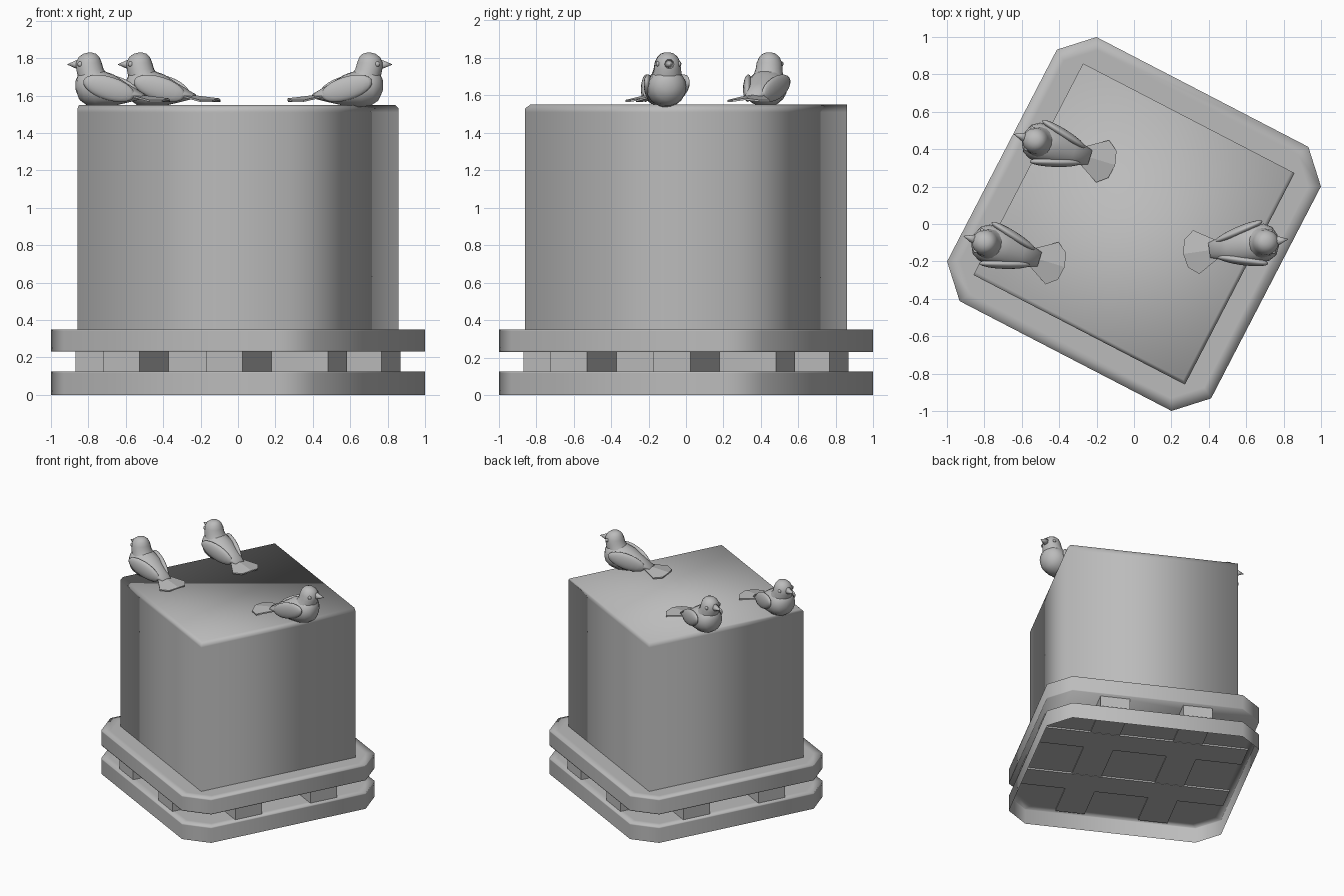
import bpy, bmesh, math
from mathutils import Matrix, Vector

if "Cube" in bpy.data.objects:
    bpy.data.objects.remove(bpy.data.objects["Cube"])

grey = bpy.data.materials.new("plain grey")
grey.use_nodes = True
grey.diffuse_color = (0.5, 0.5, 0.5, 1)
grey.node_tree.nodes["Principled BSDF"].inputs["Base Color"].default_value = (0.5, 0.5, 0.5, 1)

TURN = Matrix.Rotation(math.radians(-27.4), 4, 'Z')


def finish(bm, name, matrix, smooth=True):
    bmesh.ops.recalc_face_normals(bm, faces=bm.faces)
    for f in bm.faces:
        f.smooth = smooth
    mesh = bpy.data.meshes.new(name)
    bm.to_mesh(mesh)
    bm.free()
    mesh.materials.append(grey)
    ob = bpy.data.objects.new(name, mesh)
    ob.matrix_world = matrix
    bpy.context.collection.objects.link(ob)
    return ob


def bridge(bm, rings, closed_start=True):
    """Skin a list of equal rings of points and cap the ends."""
    vs = [[bm.verts.new(p) for p in r] for r in rings]
    n = len(vs[0])
    for a, b in zip(vs, vs[1:]):
        for i in range(n):
            j = (i + 1) % n
            bm.faces.new((a[i], a[j], b[j], b[i]))
    if closed_start:
        bm.faces.new(vs[0][::-1])
    bm.faces.new(vs[-1])


def cuboid(name, x0, x1, y0, y1, z0, z1):
    bm = bmesh.new()
    size = Matrix.Diagonal((x1 - x0, y1 - y0, z1 - z0, 1))
    mid = Matrix.Translation(((x0 + x1) / 2, (y0 + y1) / 2, (z0 + z1) / 2))
    bmesh.ops.create_cube(bm, size=1, matrix=mid @ size)
    return finish(bm, name, TURN, False)


# Pallet slabs: squares with cut corners, tight side loops and a soft rim
def octagon(inset, z):
    half = 0.795 - inset
    k = half - 0.157 + 0.41 * inset
    quarter = [Vector((half, -k, z)), Vector((half, k, z))]
    return [Matrix.Rotation(q * math.pi / 2, 3, 'Z') @ p for q in range(4) for p in quarter]


def slab(name, z0, z1, closed_below):
    bm = bmesh.new()
    bridge(bm, [octagon(0, z0), octagon(0, z0 + 0.008), octagon(0, z1 - 0.008),
                octagon(0, z1), octagon(0.06, z1)], closed_below)
    finish(bm, name, TURN)


# The lower slab is a tray open underneath
slab("lower_slab", 0, 0.125, False)
slab("upper_slab", 0.23, 0.35, True)

# Crossing beams between the slabs, just showing through the tray
for side, label in ((-1, "first"), (1, "second")):
    lo, hi = sorted((side * 0.2, side * 0.42))
    cuboid("long_beam_" + label, -0.76, 0.76, lo, hi, 0.113, 0.24)
    cuboid("cross_beam_" + label, lo, hi, -0.76, 0.76, 0.116, 0.239)

# Big block: two top edges chamfered, a loop near the top, open underneath
bm = bmesh.new()
bmesh.ops.create_cube(bm, size=1, matrix=Matrix.Translation((0, 0, 0.95))
                      @ Matrix.Diagonal((1.274, 1.274, 1.2, 1)))
edges = [e for e in bm.edges if all(v.co.z > 1 for v in e.verts)
         and (all(v.co.y < 0 for v in e.verts) or all(v.co.x > 0 for v in e.verts))]
bmesh.ops.bevel(bm, geom=edges, offset=0.02, segments=1, affect='EDGES')
bmesh.ops.bisect_plane(bm, geom=bm.verts[:] + bm.edges[:] + bm.faces[:],
                       plane_co=(0, 0, 1.51), plane_no=(0, 0, 1))
under = [f for f in bm.faces if all(v.co.z < 0.4 for v in f.verts)]
bmesh.ops.delete(bm, geom=under, context='FACES_ONLY')
finish(bm, "big_block", TURN)


# Birds: built facing +x, then placed
def ball(name, place, centre, radii, tilt=0.0, yaw=0.0):
    bm = bmesh.new()
    m = (Matrix.Translation(centre) @ Matrix.Rotation(yaw, 4, 'Z')
         @ Matrix.Rotation(tilt, 4, 'Y') @ Matrix.Diagonal((*radii, 1)))
    bmesh.ops.create_uvsphere(bm, u_segments=18, v_segments=12, radius=1, matrix=m)
    finish(bm, name, place)


BODY = [(-0.22, 1.597, 0.04, 0.013), (-0.13, 1.612, 0.07, 0.05),
        (-0.05, 1.628, 0.098, 0.084), (0.03, 1.638, 0.106, 0.102),
        (0.09, 1.645, 0.1, 0.1), (0.13, 1.65, 0.077, 0.078), (0.153, 1.655, 0.03, 0.035)]
# Neck and head: forward position, height, half length, half width
HEAD = [(0.035, 1.665, 0.1, 0.09), (0.063, 1.705, 0.083, 0.08), (0.08, 1.74, 0.073, 0.072),
        (0.086, 1.775, 0.069, 0.068), (0.085, 1.805, 0.056, 0.054), (0.082, 1.823, 0.035, 0.033),
        (0.08, 1.829, 0.012, 0.012)]
# Tail tips across the fan: back position, side position
FAN = [(-0.29, -0.118), (-0.345, -0.075), (-0.36, 0), (-0.345, 0.075), (-0.29, 0.118)]


def bird(tag, x, y, heading):
    place = Matrix.Translation((x, y, 0)) @ Matrix.Rotation(math.radians(heading), 4, 'Z')
    angles = [i * math.tau / 18 for i in range(18)]

    # Body, then head rising out of it
    bm = bmesh.new()
    bridge(bm, [[(px, w * math.cos(a), z + h * math.sin(a)) for a in angles]
                for px, z, w, h in BODY])
    finish(bm, tag + "_body", place)
    bm = bmesh.new()
    bridge(bm, [[(px + l * math.cos(a), w * math.sin(a), z) for a in angles]
                for px, z, l, w in HEAD])
    finish(bm, tag + "_head", place)

    # Beak
    bm = bmesh.new()
    bmesh.ops.create_cone(bm, cap_ends=True, segments=10, radius1=0.03, radius2=0.002, depth=0.065,
                          matrix=Matrix.Translation((0.172, 0, 1.766))
                          @ Matrix.Rotation(math.pi / 2, 4, 'Y'))
    finish(bm, tag + "_beak", place)

    # Eyes and folded wings
    for s, label in ((1, "left"), (-1, "right")):
        ball(f"{tag}_{label}_eye", place, (0.118, s * 0.058, 1.768), (0.014, 0.01, 0.014))
        ball(f"{tag}_{label}_wing", place, (-0.05, s * 0.078, 1.638),
             (0.145, 0.026, 0.062), -0.3, s * 0.27)

    # Fanned tail plate, arched across and sloping down to the back
    def rib(px, w):
        pts = ((-0.17, w * 0.38), (px, w))
        top = [Vector((a, b, 1.628 + a * 0.12 - abs(b) * 0.15)) for a, b in pts]
        return top + [p - Vector((0, 0, 0.01)) for p in reversed(top)]

    bm = bmesh.new()
    bridge(bm, [rib(*tip) for tip in FAN])
    finish(bm, tag + "_tail", place, False)


bird("east_bird", 0.62, -0.11, 8)
bird("west_bird", -0.715, -0.125, 163)
bird("back_bird", -0.445, 0.42, 163)
